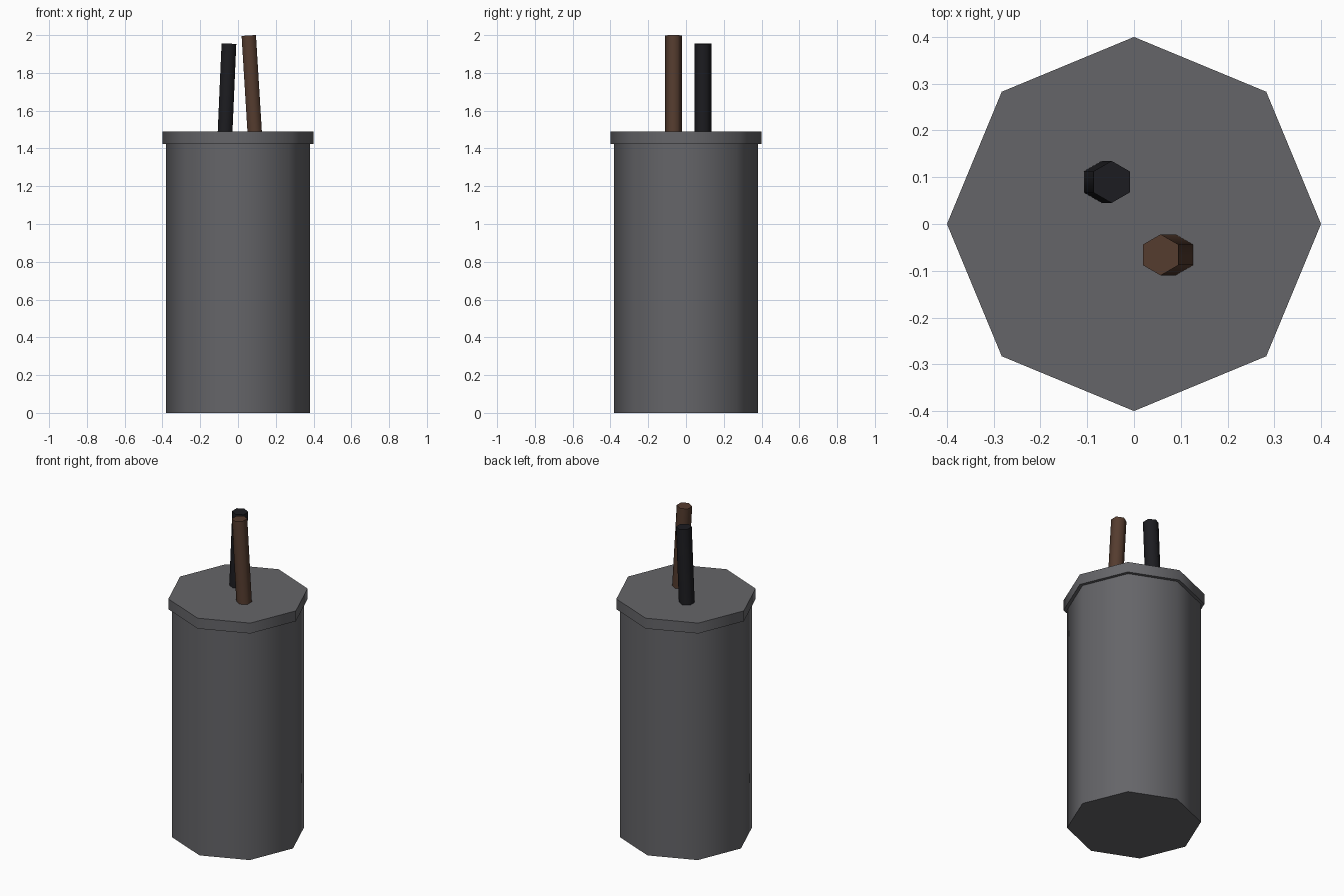
import bpy, math

if "Cube" in bpy.data.objects:
    bpy.data.objects.remove(bpy.data.objects["Cube"])


def material(name, rgb):
    m = bpy.data.materials.new(name)
    m.diffuse_color = (*rgb, 1)
    m.use_nodes = True
    m.node_tree.nodes["Principled BSDF"].inputs["Base Color"].default_value = m.diffuse_color
    return m


def prism(name, sides, radius, depth, location, mat, tilt=0, spin=0):
    """Upright prism, optionally leaned along x; bevel-free low-poly."""
    bpy.ops.mesh.primitive_cylinder_add(vertices=sides, radius=radius, depth=depth,
                                        location=location, rotation=(0, tilt, 0))
    ob = bpy.context.object
    ob.name = name
    ob.data.materials.append(mat)
    bpy.ops.object.shade_smooth_by_angle(angle=math.radians(65))
    return ob


def stick(name, base, top, radius, mat):
    """Leaning hexagonal stick from base to top centre, in the xz plane."""
    dx, dz = top[0] - base[0], top[2] - base[2]
    mid = [(a + b) / 2 for a, b in zip(base, top)]
    return prism(name, 6, radius, math.hypot(dx, dz), mid, mat, math.atan2(dx, dz))


grey = material("dark_grey", (0.13, 0.13, 0.14))
black = material("black", (0.012, 0.012, 0.015))
brown = material("brown", (0.09, 0.045, 0.028))

# Octagonal can and its overhanging lid
prism("can_body", 8, 0.38, 1.425, (0, 0, 0.7125), grey)
prism("can_lid", 8, 0.40, 0.065, (0, 0, 1.4565), grey)

# Two sticks standing on the lid
stick("black_stick", (-0.069, 0.09, 1.475), (-0.048, 0.09, 1.955), 0.045, black)
stick("brown_stick", (0.089, -0.066, 1.475), (0.057, -0.066, 1.998), 0.044, brown)
